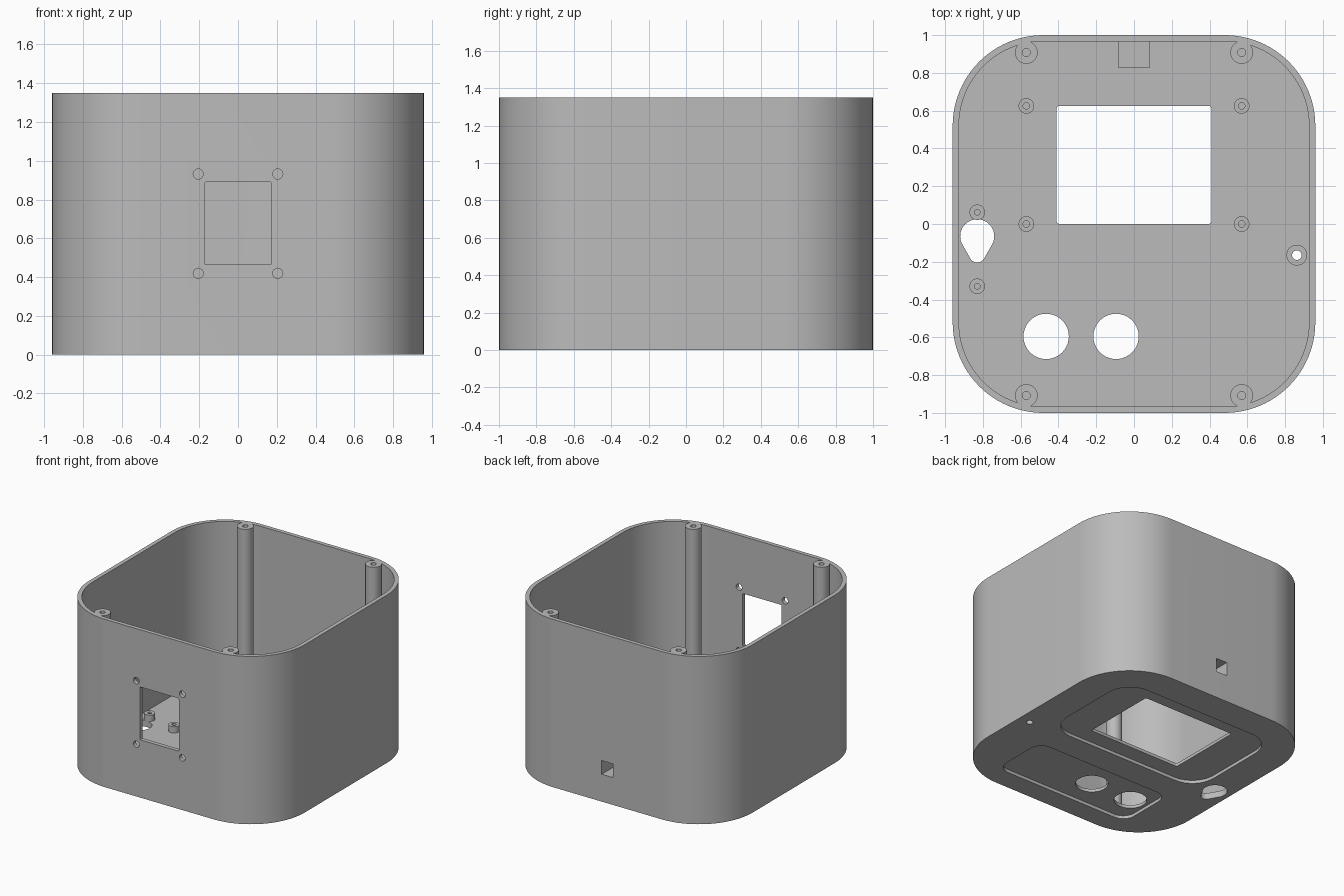
import bpy, bmesh, math
from mathutils import Matrix

cube = bpy.data.objects.get("Cube")
if cube:
    bpy.data.objects.remove(cube, do_unlink=True)

grey = bpy.data.materials.new("plain grey")
grey.use_nodes = True
grey.diffuse_color = (0.5, 0.5, 0.5, 1)
grey.node_tree.nodes["Principled BSDF"].inputs["Base Color"].default_value = (0.5, 0.5, 0.5, 1)

HEIGHT, WALL, FLOOR, RECESS = 1.35, 0.033, 0.05, 0.025


def make_object(name, bm):
    bmesh.ops.recalc_face_normals(bm, faces=bm.faces)
    mesh = bpy.data.meshes.new(name)
    bm.to_mesh(mesh)
    bm.free()
    mesh.materials.append(grey)
    obj = bpy.data.objects.new(name, mesh)
    bpy.context.collection.objects.link(obj)
    return obj


def arc(cx, cy, r, start, end, steps):
    return [(cx + r * math.cos(a), cy + r * math.sin(a))
            for a in (math.radians(start + (end - start) * i / steps) for i in range(steps + 1))]


def rounded_rect(x0, x1, y0, y1, r, steps=8):
    corners = [(x1 - r, y1 - r), (x0 + r, y1 - r), (x0 + r, y0 + r), (x1 - r, y0 + r)]
    return [p for i, (x, y) in enumerate(corners)
            for p in arc(x, y, r, 90 * i, 90 * i + 90, steps)]


def circle(x, y, r, steps=40):
    return arc(x, y, r, 0, 360, steps)[:-1]


def prism(name, outline, z0, z1, turn=None):
    """Extrude an outline between two heights; turn optionally rotates it."""
    bm = bmesh.new()
    face = bm.faces.new([bm.verts.new((x, y, z0)) for x, y in outline])
    top = bmesh.ops.extrude_face_region(bm, geom=[face])["geom"]
    bmesh.ops.translate(bm, vec=(0, 0, z1 - z0),
                        verts=[v for v in top if isinstance(v, bmesh.types.BMVert)])
    if turn:
        bm.transform(turn)
    return make_object(name, bm)


def lathe(name, x, y, profile):
    """Spin a closed (radius, height) profile about a vertical axis."""
    bm = bmesh.new()
    verts = [bm.verts.new((r, 0, z)) for r, z in profile]
    edges = [bm.edges.new((a, b)) for a, b in zip(verts, verts[1:] + verts[:1])]
    bmesh.ops.spin(bm, geom=verts + edges, cent=(0, 0, 0), axis=(0, 0, 1),
                   angle=math.tau, steps=32, use_duplicate=False)
    bmesh.ops.remove_doubles(bm, verts=bm.verts, dist=1e-5)
    bmesh.ops.translate(bm, vec=(x, y, 0), verts=bm.verts)
    return smooth(make_object(name, bm))


def smooth(obj):
    bpy.ops.object.select_all(action='DESELECT')
    obj.select_set(True)
    bpy.context.view_layer.objects.active = obj
    bpy.ops.object.shade_smooth_by_angle(angle=math.radians(30))
    return obj


def cut(obj, cutter):
    cutter.hide_render = True
    mod = obj.modifiers.new("cut", 'BOOLEAN')
    mod.operation, mod.solver, mod.object = 'DIFFERENCE', 'EXACT', cutter
    bpy.context.view_layer.objects.active = obj
    bpy.ops.object.modifier_apply(modifier=mod.name)


def cut_and_drop(obj, cutter):
    cut(obj, cutter)
    bpy.data.objects.remove(cutter, do_unlink=True)


def blind_post(name, x, y, r, hole, top, depth):
    lathe(name, x, y, [(0, FLOOR - 0.01), (r, FLOOR - 0.01), (r, top), (hole, top),
                       (hole, top - depth), (0, top - depth)])


# Open-topped case with rounded corners
case = prism("case", rounded_rect(-0.96, 0.96, -1, 1, 0.48, 24), 0, HEIGHT)
cut_and_drop(case, prism("cavity", rounded_rect(-0.96 + WALL, 0.96 - WALL, -1 + WALL, 1 - WALL,
                                                0.48 - WALL, 24), FLOOR, HEIGHT + 0.1))

# Shallow recesses under the floor
for outline in (rounded_rect(-0.7, 0.7, -0.13, 0.75, 0.2),
                rounded_rect(-0.61, 0.61, -0.83, -0.35, 0.1)):
    cut_and_drop(case, prism("recess", outline, -0.1, RECESS))

# Floor openings: display window, two buttons, teardrop and cable hole
teardrop = arc(-0.83, -0.065, 0.09, -25, 205, 30) + arc(-0.83, -0.162, 0.042, 205, 335, 14)
for outline in (rounded_rect(-0.41, 0.41, 0, 0.625, 0.015, 4),
                circle(-0.465, -0.595, 0.12), circle(-0.095, -0.595, 0.12),
                teardrop, circle(0.862, -0.165, 0.025)):
    cut_and_drop(case, prism("floor_opening", outline, -0.1, 0.08))

# Front socket opening with four screw holes
upright = Matrix.Rotation(math.pi / 2, 4, 'X')
front_outlines = [rounded_rect(-0.173, 0.173, 0.465, 0.89, 0.008, 3)]
front_outlines += [circle(x, z, 0.026, 24) for x in (-0.205, 0.205) for z in (0.42, 0.932)]
for outline in front_outlines:
    cut_and_drop(case, prism("front_opening", outline, 0.9, 1.1, upright))

# Back pocket and its housing
housing = prism("pocket_housing", [(-0.083, 0.825), (0.083, 0.825), (0.083, 0.98), (-0.083, 0.98)],
                FLOOR - 0.01, 0.36)
pocket = prism("pocket", [(-0.05, 0.858), (0.05, 0.858), (0.05, 1.1), (-0.05, 1.1)], 0.22, 0.33)
cut(housing, pocket)
cut_and_drop(case, pocket)
smooth(case)

# Tall lid posts in the corners and short display standoffs
for side, x in (("right", -0.57), ("left", 0.57)):
    for end, y in (("front", -0.908), ("back", 0.908)):
        blind_post(f"lid_post_{end}_{side}", x, y, 0.06, 0.021, HEIGHT, 0.3)
    for end, y in (("front", 0), ("back", 0.625)):
        blind_post(f"display_standoff_{end}_{side}", x, y, 0.041, 0.017, 0.1, 0.045)

# Standoffs beside the teardrop opening
for end, y in (("front", -0.33), ("back", 0.062)):
    blind_post(f"socket_standoff_{end}", -0.83, y, 0.041, 0.015, 0.1, 0.045)

# Hollow boss around the cable hole
lathe("cable_boss", 0.862, -0.165, [(0.025, FLOOR - 0.01), (0.055, FLOOR - 0.01),
                                    (0.055, 0.1), (0.025, 0.1)])
